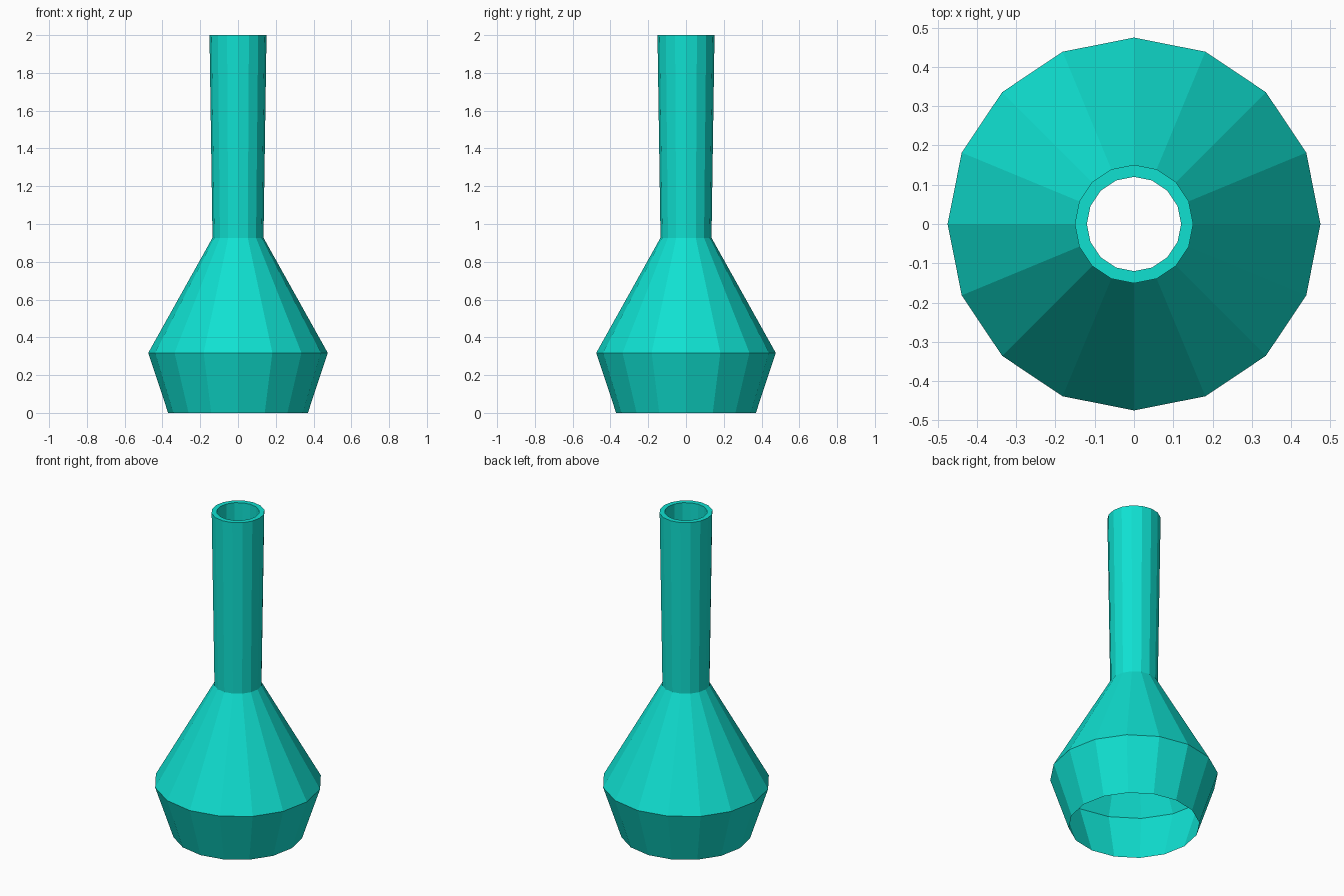
import bpy
import bmesh
from math import cos, sin, tau

cube = bpy.data.objects.get("Cube")
if cube:
    bpy.data.objects.remove(cube, do_unlink=True)

SIDES = 16

# Turquoise glaze
glaze = bpy.data.materials.new("turquoise glaze")
glaze.use_nodes = True
colour = (0.005, 0.75, 0.64, 1.0)
glaze.diffuse_color = colour
glaze.node_tree.nodes["Principled BSDF"].inputs["Base Color"].default_value = colour


def lathe(name, profile):
    """Turn a (radius, height) profile around z into flat facets."""
    bm = bmesh.new()
    rings = [[bm.verts.new((r * cos(tau * i / SIDES), r * sin(tau * i / SIDES), z))
              for i in range(SIDES)] for r, z in profile]
    for low, high in zip(rings, rings[1:]):
        for i in range(SIDES):
            j = (i + 1) % SIDES
            bm.faces.new((low[i], low[j], high[j], high[i]))
    mesh = bpy.data.meshes.new(name)
    bm.to_mesh(mesh)
    bm.free()
    mesh.materials.append(glaze)
    obj = bpy.data.objects.new(name, mesh)
    bpy.context.collection.objects.link(obj)
    return obj


# Open-bottomed body, flared neck, flat rim and straight bore
lathe("vase", [
    (0.37, 0.0),     # foot
    (0.475, 0.318),  # shoulder
    (0.135, 0.927),  # neck base
    (0.151, 2.0),    # outer rim
    (0.12, 2.0),     # inner rim
    (0.12, 0.93),    # bore end
])
